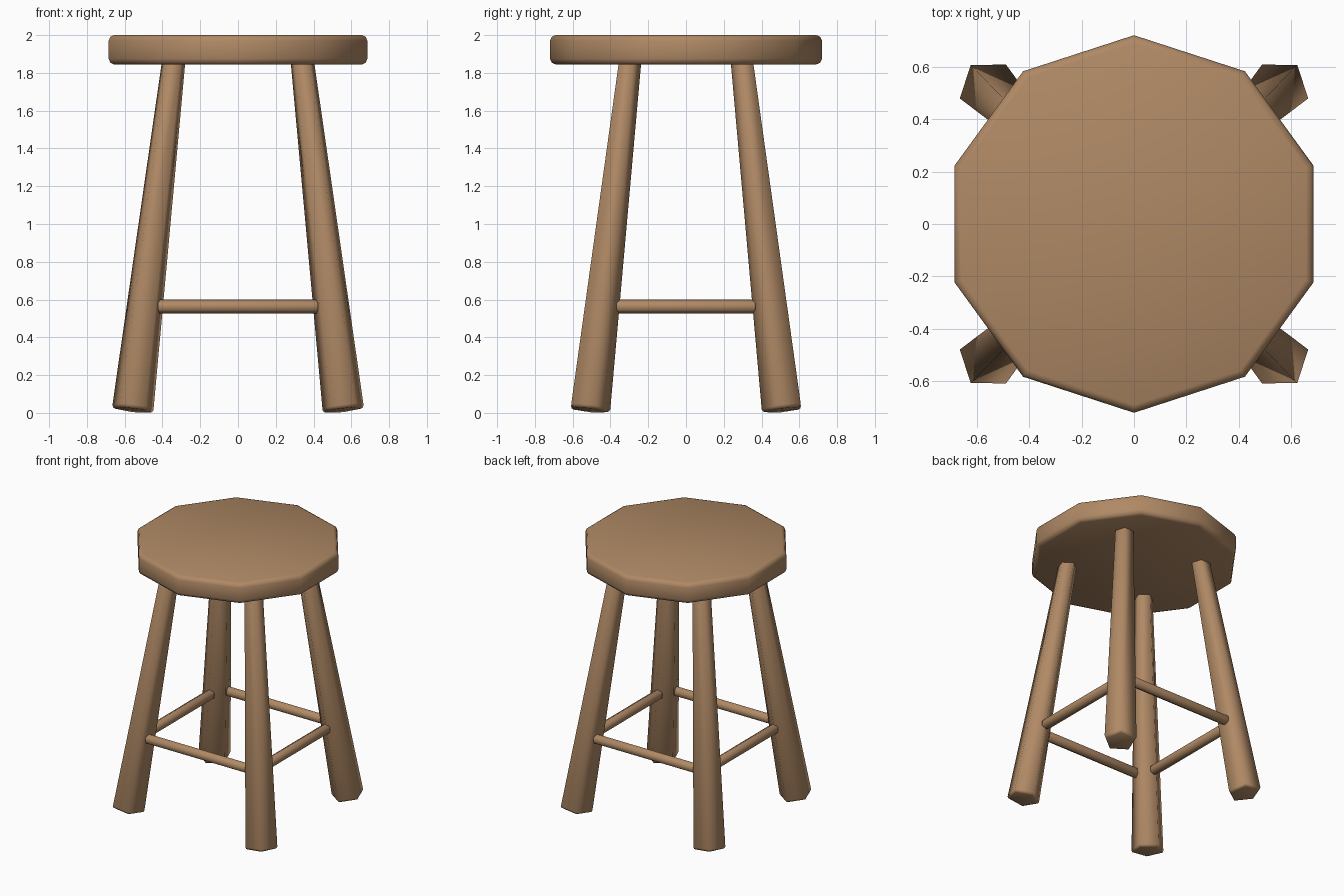
import bpy, bmesh, math
from mathutils import Vector

if "Cube" in bpy.data.objects:
    bpy.data.objects.remove(bpy.data.objects["Cube"])

wood = bpy.data.materials.new("warm wood")
wood.diffuse_color = (0.43, 0.25, 0.13, 1)
wood.use_nodes = True
wood.node_tree.nodes["Principled BSDF"].inputs["Base Color"].default_value = wood.diffuse_color


def turned(name, sides, first_angle, start, end, rings, mirror=(False, False)):
    """Loft a smooth prism from start to end; rings are (distance, radius)."""
    start, end = Vector(start), Vector(end)
    axis = (end - start).normalized()
    turn = Vector((0, 0, 1)).rotation_difference(axis)
    bm = bmesh.new()
    loops = []
    for dist, radius in rings:
        loop = []
        for i in range(sides):
            a = math.radians(first_angle) + math.tau * i / sides
            p = Vector((radius * math.cos(a), radius * math.sin(a), dist))
            loop.append(bm.verts.new(start + turn @ p))
        loops.append(loop)
    for low, high in zip(loops, loops[1:]):
        for i in range(sides):
            j = (i + 1) % sides
            bm.faces.new((low[i], low[j], high[j], high[i]))
    bm.faces.new(loops[0][::-1])
    bm.faces.new(loops[-1])
    for f in bm.faces:
        f.smooth = True
    mesh = bpy.data.meshes.new(name)
    bm.to_mesh(mesh)
    bm.free()
    mesh.materials.append(wood)
    obj = bpy.data.objects.new(name, mesh)
    bpy.context.collection.objects.link(obj)
    if any(mirror):
        mod = obj.modifiers.new("mirror", 'MIRROR')
        mod.use_axis = (mirror[0], mirror[1], False)
        mod.use_mirror_merge = False
    return obj


def rounded(length, r0, r1, b):
    """Ring list for a tapered bar with rounded end edges."""
    return [(0, r0 - b), (b * 0.3, r0 - b * 0.3), (b, r0),
            (length - b, r1), (length - b * 0.3, r1 - b * 0.3), (length, r1 - b)]


# Ten-sided seat
turned("seat", 10, 90, (0, 0, 1.845), (0, 0, 2.0), rounded(0.155, 0.72, 0.72, 0.03))

# Four splayed, five-sided tapered legs
foot, top = Vector((0.558, 0.517, 0.015)), Vector((0.339, 0.300, 1.875))
turned("legs", 5, 270, foot, top,
       rounded((top - foot).length, 0.115, 0.065, 0.018), (True, True))

# Stretchers between the legs
turned("front_and_back_stretchers", 6, 0, (-0.425, -0.475, 0.563), (0.425, -0.475, 0.563),
       rounded(0.85, 0.038, 0.038, 0.012), (False, True))
turned("side_stretchers", 6, 90, (0.485, -0.37, 0.563), (0.485, 0.37, 0.563),
       rounded(0.74, 0.038, 0.038, 0.012), (True, False))
